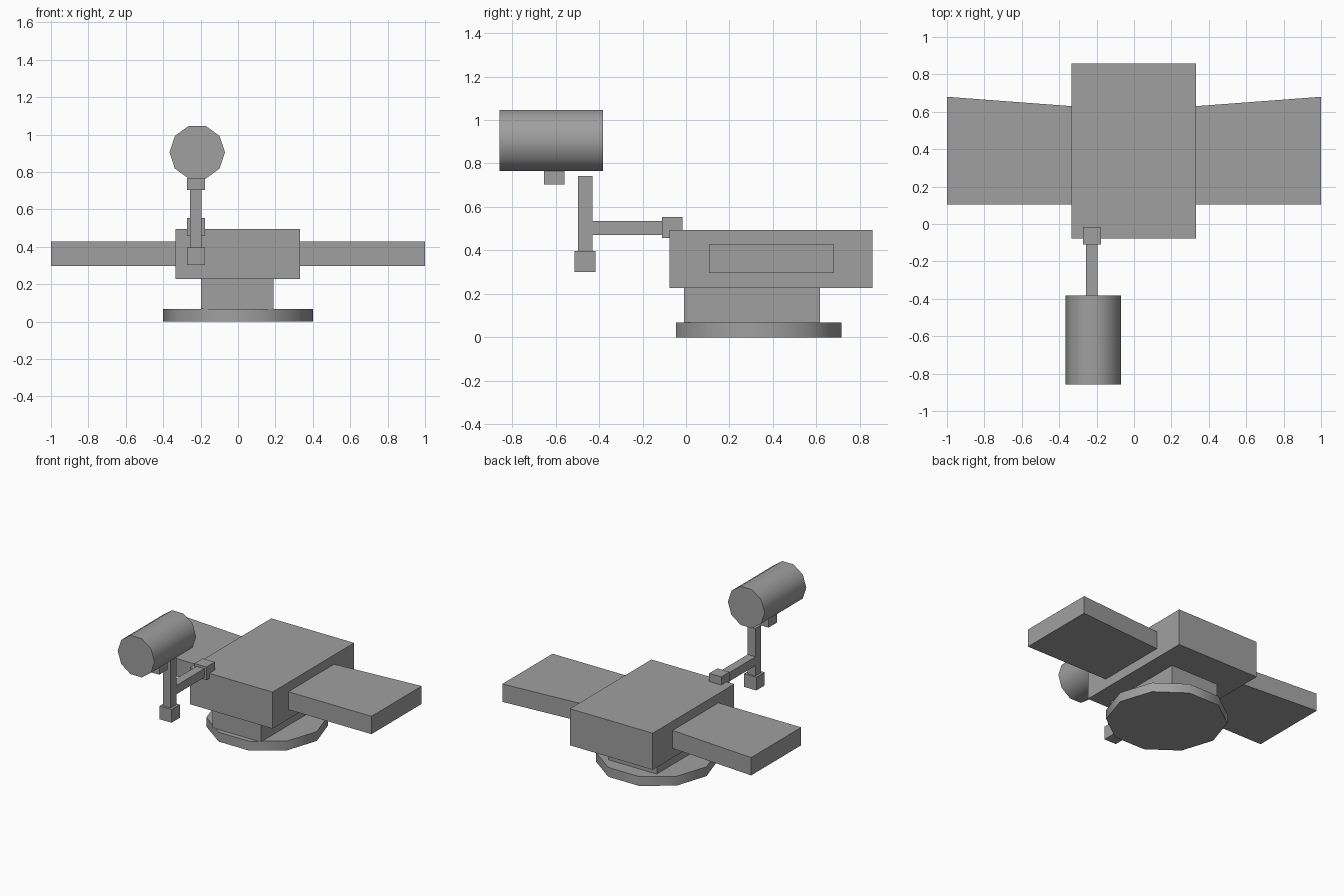
import bpy, bmesh, math

if "Cube" in bpy.data.objects:
    bpy.data.objects.remove(bpy.data.objects["Cube"])

grey = bpy.data.materials.new("grey")
grey.diffuse_color = (0.35, 0.35, 0.35, 1)
grey.use_nodes = True
grey.node_tree.nodes["Principled BSDF"].inputs["Base Color"].default_value = grey.diffuse_color


def prism(name, points, offset, smooth=False):
    """Extrude a closed planar outline along an offset vector."""
    bm = bmesh.new()
    face = bm.faces.new([bm.verts.new(p) for p in points])
    moved = bmesh.ops.extrude_face_region(bm, geom=[face], use_keep_orig=True)["geom"]
    bmesh.ops.translate(bm, vec=offset,
                        verts=[g for g in moved if isinstance(g, bmesh.types.BMVert)])
    bmesh.ops.recalc_face_normals(bm, faces=bm.faces)
    mesh = bpy.data.meshes.new(name)
    bm.to_mesh(mesh)
    bm.free()
    mesh.materials.append(grey)
    obj = bpy.data.objects.new(name, mesh)
    bpy.context.collection.objects.link(obj)
    if smooth:
        bpy.ops.object.select_all(action='DESELECT')
        obj.select_set(True)
        bpy.context.view_layer.objects.active = obj
        bpy.ops.object.shade_smooth_by_angle(angle=math.radians(40))
    return obj


def box(name, x, y, z):
    outline = [(x[0], y[0], z[0]), (x[1], y[0], z[0]), (x[1], y[1], z[0]), (x[0], y[1], z[0])]
    return prism(name, outline, (0, 0, z[1] - z[0]))


def ring(radius, sides=10):
    angles = [2 * math.pi * i / sides for i in range(sides)]
    return [(radius * math.cos(a), radius * math.sin(a)) for a in angles]


# Round foot, pedestal and main body
prism("base_disc", [(a, 0.335 + b, 0) for a, b in ring(0.4)], (0, 0, 0.068), True)
box("pedestal", (-0.197, 0.191), (-0.01, 0.617), (0.068, 0.228))
box("body", (-0.334, 0.332), (-0.077, 0.859), (0.228, 0.494))

# Side panels, with a slanted back edge
for side, name in ((-1, "left_panel"), (1, "right_panel")):
    outline = [(0.332, 0.105), (1, 0.105), (1, 0.68), (0.332, 0.63)]
    prism(name, [(side * x, y, 0.297) for x, y in outline], (0, 0, 0.13))

# Jointed arm in front of the body
thin, wide = (-0.257, -0.194), (-0.273, -0.176)
box("arm_joint", wide, (-0.11, -0.015), (0.457, 0.553))
box("arm_beam", thin, (-0.43, -0.11), (0.472, 0.536))
box("arm_post", thin, (-0.497, -0.43), (0.397, 0.742))
box("post_foot", wide, (-0.512, -0.417), (0.301, 0.397))

# Drum floating above the arm, with its mounting block
prism("drum", [(-0.218 + a, -0.859, 0.905 + b) for a, b in ring(0.148)], (0, 0.478, 0), True)
box("drum_mount", wide, (-0.653, -0.558), (0.704, 0.768))
